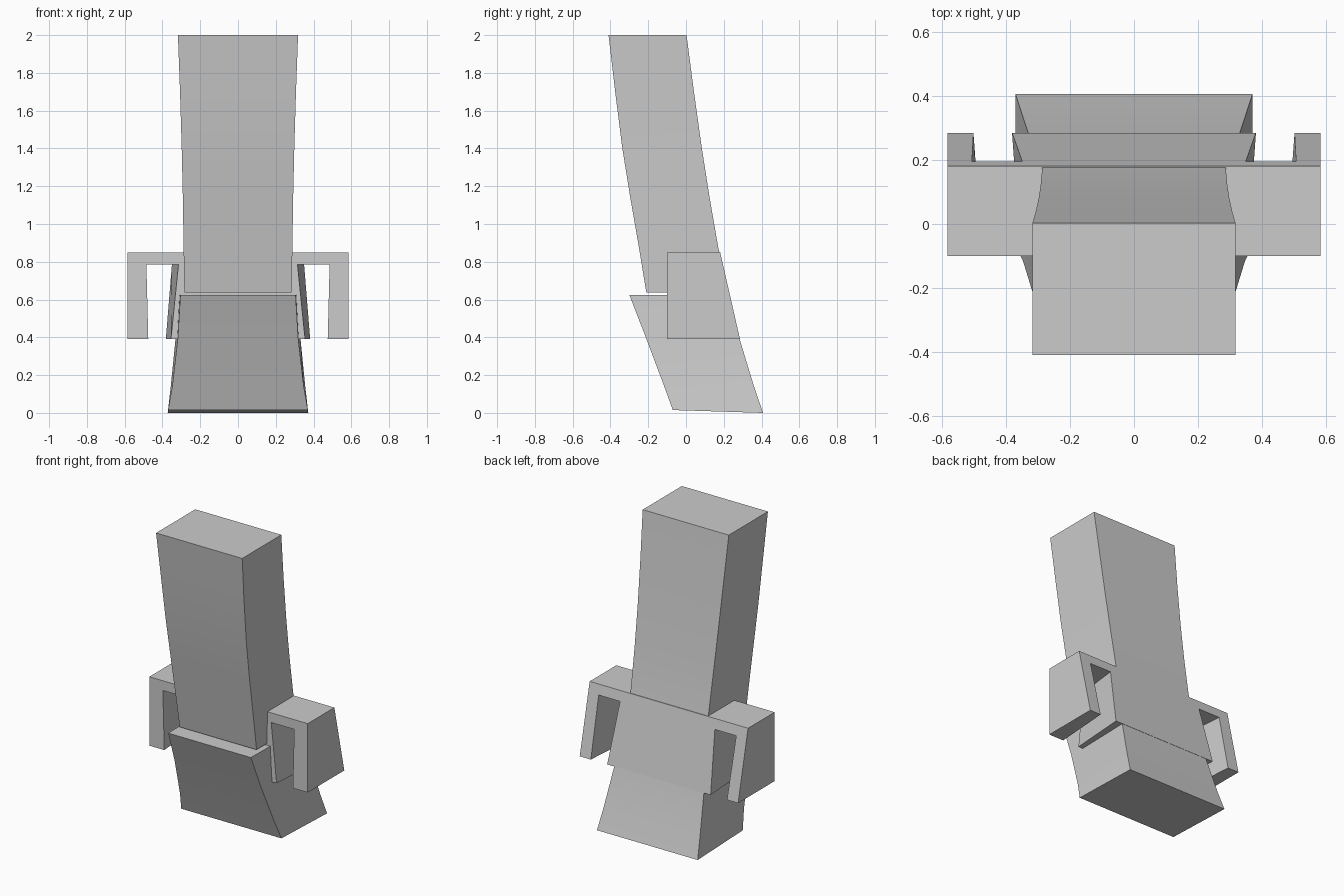
import bpy

cube = bpy.data.objects.get("Cube")
if cube:
    bpy.data.objects.remove(cube, do_unlink=True)

grey = bpy.data.materials.new("plain_grey")
grey.use_nodes = True
colour = (0.6, 0.6, 0.6, 1)
grey.diffuse_color = colour
grey.node_tree.nodes["Principled BSDF"].inputs["Base Color"].default_value = colour


def make(name, verts, faces):
    mesh = bpy.data.meshes.new(name)
    mesh.from_pydata(verts, [], faces)
    mesh.materials.append(grey)
    obj = bpy.data.objects.new(name, mesh)
    bpy.context.collection.objects.link(obj)
    return obj


def loft(name, rows):
    """Skin four-sided rings: front y, front z, front half width, back y, back z, back half width."""
    verts, faces = [], []
    for fy, fz, fw, by, bz, bw in rows:
        verts += [(-fw, fy, fz), (fw, fy, fz), (bw, by, bz), (-bw, by, bz)]
    for i in range(0, 4 * (len(rows) - 1), 4):
        for j in range(4):
            k = (j + 1) % 4
            faces.append((i + j, i + k, i + 4 + k, i + 4 + j))
    n = len(verts)
    faces += [(3, 2, 1, 0), (n - 4, n - 3, n - 2, n - 1)]
    obj = make(name, verts, faces)
    bpy.context.view_layer.objects.active = obj
    obj.select_set(True)
    bpy.ops.object.shade_smooth_by_angle(angle=0.5)
    obj.select_set(False)


# Tall, gently bowed backrest
loft("backrest", [
    (-0.21, 0.637, 0.284, 0.225, 0.637, 0.284),
    (-0.25, 0.88, 0.288, 0.17, 0.88, 0.288),
    (-0.295, 1.14, 0.292, 0.125, 1.14, 0.292),
    (-0.337, 1.4, 0.298, 0.084, 1.4, 0.298),
    (-0.375, 1.7, 0.307, 0.042, 1.7, 0.307),
    (-0.41, 2.0, 0.318, 0.003, 2.0, 0.318),
])

# Flared base, with its front face slightly narrower than the back
loft("base", [
    (-0.07, 0.015, 0.37, 0.408, 0.0, 0.372),
    (-0.115, 0.14, 0.348, 0.36, 0.14, 0.356),
    (-0.213, 0.4, 0.318, 0.281, 0.4, 0.33),
    (-0.3, 0.625, 0.305, 0.228, 0.625, 0.315),
])

# Side bracket outline: front x, back x, z, mirrored into one crossing band
half = [
    (0.585, 0.585, 0.85), (0.585, 0.585, 0.39), (0.475, 0.503, 0.39),
    (0.485, 0.508, 0.785), (0.315, 0.35, 0.785), (0.355, 0.382, 0.39),
]
outline = half + [(-f, -b, z) for f, b, z in reversed(half)]
front = [(f, -0.1, z) for f, b, z in outline]
back = [(b, 0.181 + (0.85 - z) * 0.228, z) for f, b, z in outline]
n = len(outline)
sides = [(i, (i + 1) % n, n + (i + 1) % n, n + i) for i in range(n)]
make("bracket_band", front + back,
     [tuple(reversed(range(n))), tuple(range(n, 2 * n))] + sides)

# Consistent outward normals
import bmesh
for obj in bpy.data.objects:
    if obj.type == "MESH" and obj.name in {"backrest", "base", "bracket_band"}:
        bm = bmesh.new()
        bm.from_mesh(obj.data)
        bmesh.ops.recalc_face_normals(bm, faces=bm.faces)
        bm.to_mesh(obj.data)
        bm.free()
